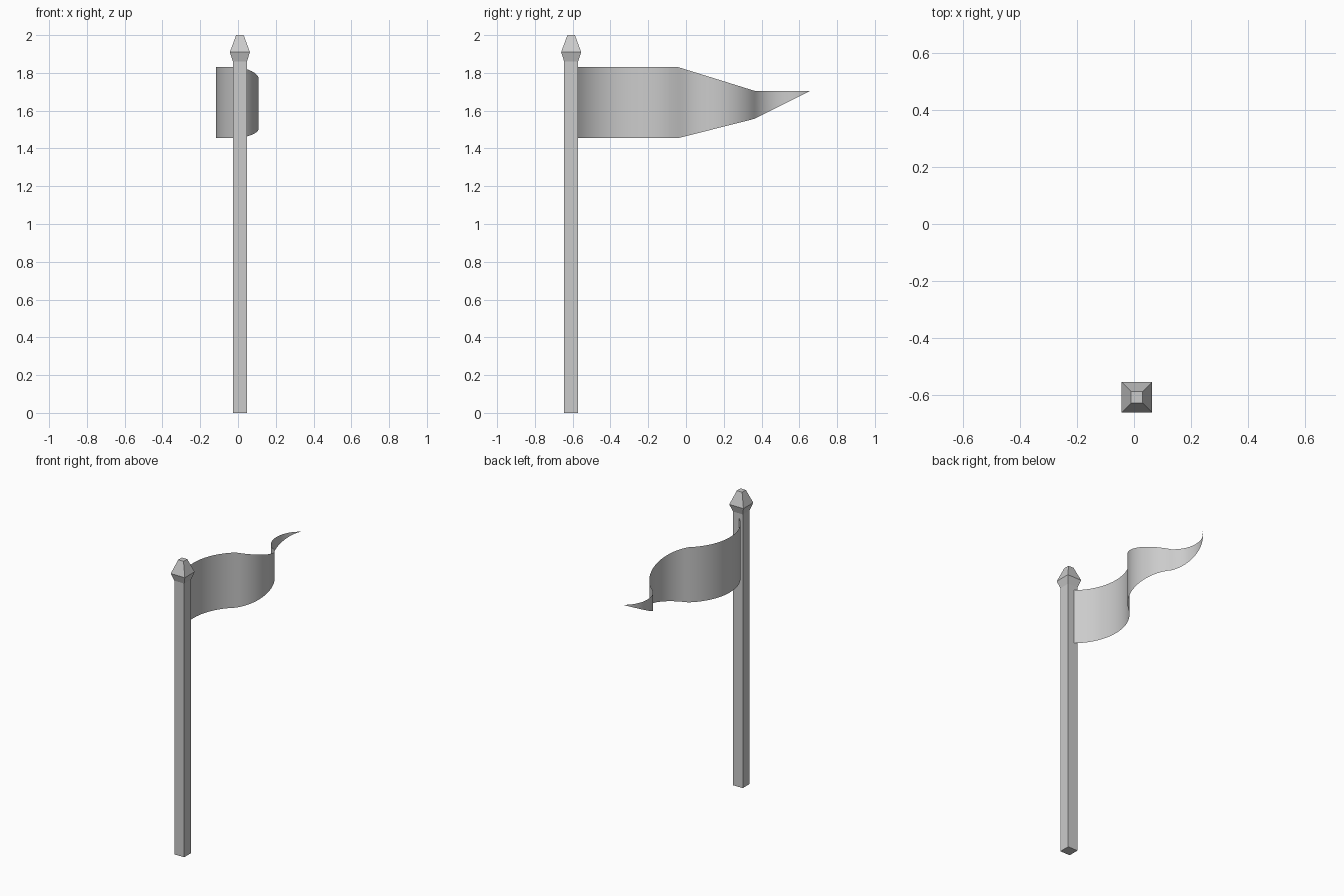
import bpy, math

if "Cube" in bpy.data.objects:
    bpy.data.objects.remove(bpy.data.objects["Cube"])

def make_object(name, verts, faces):
    mesh = bpy.data.meshes.new(name)
    mesh.from_pydata(verts, [], faces)
    mesh.update()
    ob = bpy.data.objects.new(name, mesh)
    bpy.context.collection.objects.link(ob)
    return ob

def square_loft(name, cx, cy, rings):
    """Square sections (half width, height) stacked upwards and capped."""
    verts = [(cx + sx * r, cy + sy * r, z) for r, z in rings
             for sx, sy in ((-1, -1), (1, -1), (1, 1), (-1, 1))]
    faces = [(3, 2, 1, 0)]
    for k in range(len(rings) - 1):
        a = 4 * k
        faces += [(a + i, a + (i + 1) % 4, a + 4 + (i + 1) % 4, a + 4 + i) for i in range(4)]
    n = len(verts)
    faces.append((n - 4, n - 3, n - 2, n - 1))
    return make_object(name, verts, faces)

# Square pole and its faceted finial
CX, CY = 0.01, -0.608
square_loft("pole", CX, CY, [(0.037, 0), (0.037, 1.86)])
square_loft("finial", CX, CY, [(0.037, 1.86), (0.053, 1.91), (0.02, 2.0)])

# Waving pennant: three circular arcs seen from above
def arc(y0, y1, x0, x1, sag, steps):
    half = (y1 - y0) / 2
    radius = (half ** 2 + sag ** 2) / (2 * abs(sag))
    ang = math.asin(half / radius)
    side = math.copysign(1, sag)
    pts = []
    for i in range(steps + 1):
        t = -ang + 2 * ang * i / steps
        y = (y0 + y1) / 2 + radius * math.sin(t)
        x = x0 + (x1 - x0) * i / steps + side * radius * (math.cos(t) - math.cos(ang))
        pts.append((x, y))
    return pts

def height(y, keys):
    for (ya, za), (yb, zb) in zip(keys, keys[1:]):
        if y <= yb:
            return za + (zb - za) * (y - ya) / (yb - ya)
    return keys[-1][1]

path = arc(-0.578, -0.04, 0.01, 0.01, -0.126, 20)
path += arc(-0.04, 0.363, 0.01, 0.005, 0.102, 20)[1:]
path += arc(0.363, 0.657, 0.005, 0.008, -0.074, 20)[1:]

TOP = [(-0.578, 1.83), (-0.04, 1.83), (0.363, 1.705), (0.657, 1.705)]
BOTTOM = [(-0.578, 1.455), (-0.04, 1.455), (0.363, 1.557), (0.657, 1.704)]
verts = []
for x, y in path:
    verts += [(x, y, height(y, BOTTOM)), (x, y, height(y, TOP))]
faces = [(2 * i, 2 * i + 2, 2 * i + 3, 2 * i + 1) for i in range(len(path) - 1)]
flag = make_object("pennant", verts, faces)
for p in flag.data.polygons:
    p.use_smooth = True
